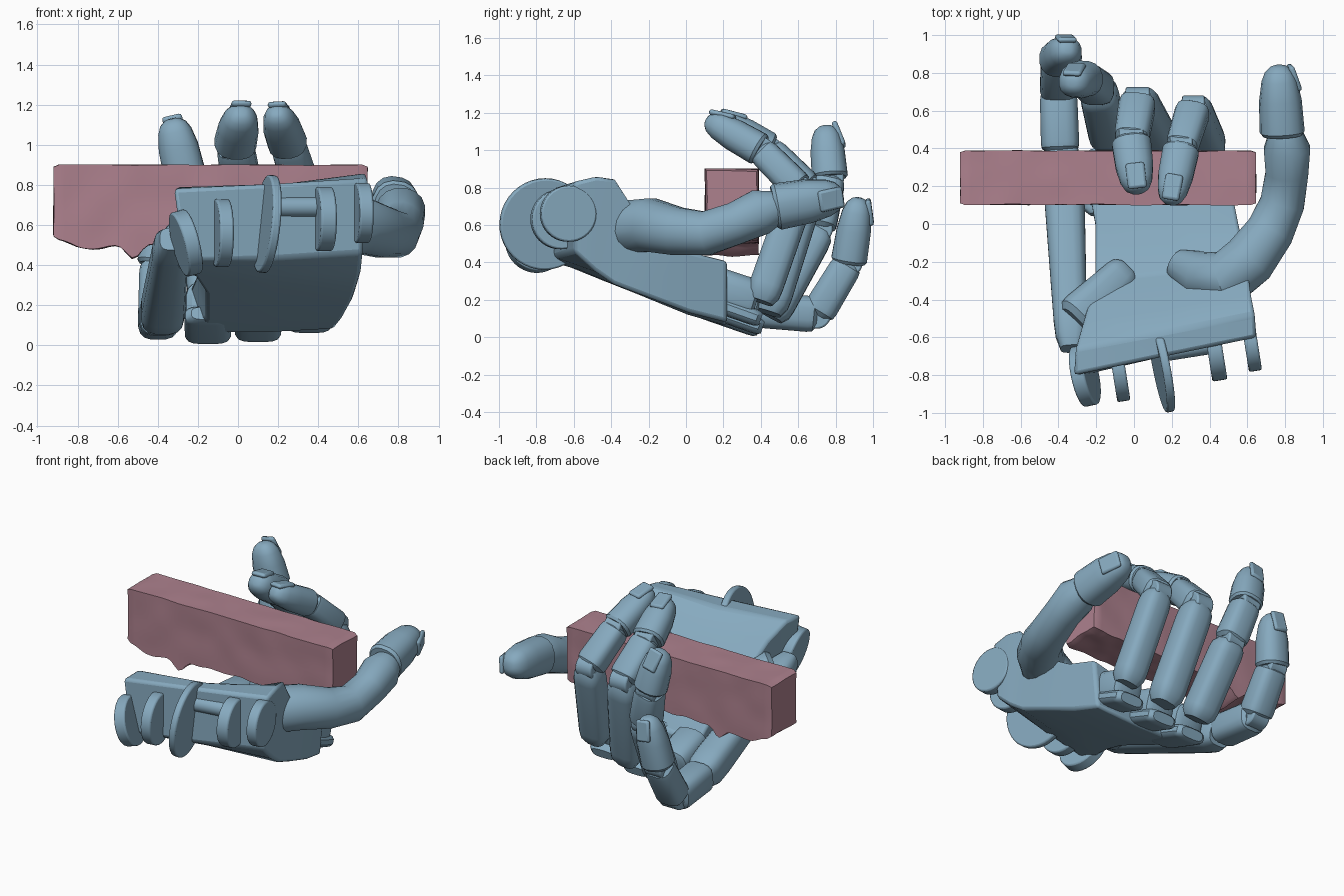
import bpy, bmesh, math
from mathutils import Vector, Matrix, noise

if "Cube" in bpy.data.objects:
    bpy.data.objects.remove(bpy.data.objects["Cube"])

def material(name, rgb):
    m = bpy.data.materials.new(name)
    m.diffuse_color = (*rgb, 1)
    m.use_nodes = True
    m.node_tree.nodes["Principled BSDF"].inputs["Base Color"].default_value = m.diffuse_color
    return m

BLUE = material("blue_shell", (0.24, 0.40, 0.52))
PINK = material("pink_bar", (0.42, 0.22, 0.27))

def finish(bm, name, mat=BLUE, bevel=0, angle=32):
    bmesh.ops.recalc_face_normals(bm, faces=bm.faces)
    me = bpy.data.meshes.new(name)
    bm.to_mesh(me)
    bm.free()
    me.materials.append(mat)
    ob = bpy.data.objects.new(name, me)
    bpy.context.collection.objects.link(ob)
    if bevel:
        b = ob.modifiers.new("Bevel", 'BEVEL')
        b.width, b.segments = bevel, 2
    bpy.ops.object.select_all(action='DESELECT')
    bpy.context.view_layer.objects.active = ob
    ob.select_set(True)
    bpy.ops.object.shade_smooth_by_angle(angle=math.radians(angle))
    return ob

def skin(name, rings, **kw):
    """Close a list of equal point rings into a solid."""
    bm = bmesh.new()
    vs = [[bm.verts.new(p) for p in r] for r in rings]
    n = len(vs[0])
    for a, b in zip(vs, vs[1:]):
        for i in range(n):
            bm.faces.new((a[i], a[(i + 1) % n], b[(i + 1) % n], b[i]))
    bm.faces.new(vs[0])
    bm.faces.new(vs[-1])
    return finish(bm, name, **kw)

def tube(name, pts, radii, up, power=0.75, flat=1.0, sides=16):
    """Sweep a rounded-square section along a path."""
    pts, up = [Vector(p) for p in pts], Vector(up)
    rings = []
    for i, (p, r) in enumerate(zip(pts, radii)):
        t = (pts[min(i + 1, len(pts) - 1)] - pts[max(i - 1, 0)]).normalized()
        s = t.cross(up).normalized()
        d = s.cross(t)
        ring = []
        for k in range(sides):
            a = 2 * math.pi * (k + 0.5) / sides
            c, q = math.cos(a), math.sin(a)
            ring.append(p + s * math.copysign(abs(c) ** power, c) * r
                        + d * math.copysign(abs(q) ** power, q) * r * flat)
        rings.append(ring)
    return skin(name, rings)

def segment(name, a, b, ra, rb, up, tip=False, flat=1.0):
    """One phalanx; tips taper to a dome and carry a nail."""
    a, b = Vector(a), Vector(b)
    prof = ([(0, .88), (.05, 1), (.5, .98), (.78, .84), (.91, .66), (.98, .4), (1, .2)] if tip
            else [(0, .7), (.07, .95), (.15, 1), (.85, 1), (.94, .95), (1, .72)])
    tube(name, [a.lerp(b, t) for t, _ in prof],
         [(ra + (rb - ra) * t) * k for t, k in prof], up, 0.85 if tip else 0.65, flat)
    if tip:
        t = (b - a).normalized()
        s = t.cross(Vector(up)).normalized()
        d = s.cross(t)
        t2 = (t - d * .3).normalized()      # nail leans down towards the tip
        m = Matrix((s, t2, s.cross(t2))).transposed().to_4x4()
        m.translation = a.lerp(b, .81) + d * rb * flat * .74
        bm = bmesh.new()
        bmesh.ops.create_cube(bm, size=1, matrix=m @ Matrix.Diagonal((rb, .14, .03, 1)))
        finish(bm, name.replace("tip", "nail"), bevel=.014)

def disc(name, c, r, thick, yaw=0, tilt=0):
    m = (Matrix.Translation(c) @ Matrix.Rotation(math.radians(yaw), 4, 'Z')
         @ Matrix.Rotation(math.radians(90 + tilt), 4, 'Y'))
    bm = bmesh.new()
    bmesh.ops.create_cone(bm, cap_ends=True, segments=40, radius1=r, radius2=r, depth=thick, matrix=m)
    finish(bm, name, bevel=.01)

# Palm slab: left and right (x, y, z bottom, z top) per station, and how far the middle dips
stations = [((-.32, -.80, .42, .78), (.65, -.60, .46, .83), 0),
            ((-.31, -.66, .39, .79), (.64, -.48, .35, .86), .03),
            ((-.27, -.52, .35, .70), (.62, -.38, .28, .85), .09),
            ((-.21, -.30, .26, .47), (.60, -.22, .22, .60), .09),
            ((-.21, .00, .13, .35), (.55, .02, .13, .46), .04),
            ((-.25, .22, .06, .26), (.51, .22, .08, .41), .02)]
rings = []
for L, R, dip in stations:
    mx, my = (L[0] + R[0]) / 2, (L[1] + R[1]) / 2
    zb, zt = (L[2] + R[2]) / 2, (L[3] + R[3]) / 2 - dip
    rings.append([(L[0] + .05, L[1], L[2]), (mx, my, zb - .01), (R[0] - .03, R[1], R[2]),
                  (R[0], R[1], R[3]), (mx, my, zt), (L[0], L[1], L[3])])
skin("palm", rings, bevel=.02)

# Knuckle lobes and the thin tongues under them at the far edge of the palm
for name, x, y, z in (("ring", -.15, .39, .04), ("middle", .10, .41, .05), ("index", .355, .40, .095)):
    segment(name + "_knuckle", (x, y - .28, z + .18), (x, y - .02, z + .10), .115, .11, (0, 0, 1))
    segment(name + "_tongue", (x, y - .34, z + .12), (x, y, z), .12, .115, (0, 0, 1), flat=.4)

# Little finger metacarpal and the heel pad beside it
segment("little_metacarpal", (-.33, -.66, .53), (-.38, .39, .13), .085, .115, (0, 0, 1))
segment("heel_pad", (-.32, -.52, .52), (-.04, -.24, .39), .13, .09, (0, 0, 1))

# Wrist bearing disc, lugs and pins
disc("wrist_disc", (.145, -.755, .605), .245, .045, yaw=11, tilt=6)
disc("wrist_lug_a", (-.26, -.80, .51), .165, .075, yaw=12, tilt=-14)
disc("wrist_lug_b", (-.08, -.77, .56), .17, .07, yaw=9)
disc("wrist_lug_c", (.43, -.67, .63), .16, .08, yaw=9)
disc("wrist_lug_d", (.62, -.63, .66), .15, .07, yaw=9)
disc("wrist_pin", (.27, -.66, .69), .05, .26, yaw=9)

# Fingers: knuckle, two joints, fingertip, radius, dorsal directions
fingers = {
    "index": ((.40, .40, .19), (.315, .61, .79), (.25, .40, 1.0), (.19, .11, 1.165),
              .093, ((0, 1, -.2), (0, .6, .8), (0, .3, 1))),
    "middle": ((.13, .44, .13), (.02, .65, .79), (-.015, .44, 1.0), (.02, .17, 1.165),
               .1, ((0, 1, -.2), (0, .6, .8), (0, .3, 1))),
    "ring": ((-.13, .45, .11), (-.19, .71, .58), (-.265, .77, .85), (-.33, .745, 1.13),
             .1, ((0, 1, -.2), (0, 1, 0), (0, 1, .2))),
    "little": ((-.39, .38, .15), (-.40, .70, .12), (-.40, .87, .40), (-.35, .925, .745),
               .1, ((0, 0, -1), (0, 1, -.3), (0, 1, 0))),
}
for name, (a, b, c, e, r, ups) in fingers.items():
    segment(name + "_proximal", a, b, r * 1.03, r, ups[0], flat=.97)
    segment(name + "_middle", b, c, r, r * .92, ups[1], flat=.92)
    segment(name + "_tip", c, e, r * 1.06, r, ups[2], True, .92)
    # hinge between the phalanges
    for joint, p in (("lower", b), ("upper", c)):
        disc(f"{name}_{joint}_hinge", p, r * .75, r * 1.3)

# Thumb: one organic sweep into the palm, then a nailed tip
tube("thumb_base",
     [(.24, -.22, .40), (.36, -.28, .51), (.49, -.29, .59), (.61, -.19, .60), (.72, -.04, .565),
      (.785, .11, .555), (.81, .27, .61), (.81, .40, .67), (.80, .50, .70)],
     [.09, .135, .15, .145, .13, .12, .115, .125, .085], (0, 0, 1), .95)
segment("thumb_tip", (.785, .47, .695), (.765, .84, .76), .125, .115, (1, .3, -.1), True, .95)

# Held bar: rough block with slumped lumps along the lower edge
nx, m = 56, 10
loop = ([(i / m, 0) for i in range(m)] + [(1, i / m) for i in range(m)]
        + [(1 - i / m, 1) for i in range(m)] + [(0, 1 - i / m) for i in range(m)])
bar = []
for i in range(nx + 1):
    x = -.92 + 1.565 * i / nx
    k = .94 if i in (0, nx) else 1
    ring = []
    for u, v in loop:
        p = Vector((x, .245 + (u - .5) * .285 * k, .705 + (v - .5) * .39 * k))
        if v < .5:
            sag = .03 * math.exp(-((x + .74) / .12) ** 2) + .075 * math.exp(-((x + .52) / .05) ** 2)
            p.z -= (sag + .012 * noise.noise((x * 9, u * 3, 0))) * (1 - 2 * v)
            p.z += .03 * max(0, -.8 - x) / .12 * (1 - 2 * v)
        p += noise.noise_vector(p * 6) * .005
        ring.append(p)
    bar.append(ring)
skin("held_bar", bar, mat=PINK, angle=40)
